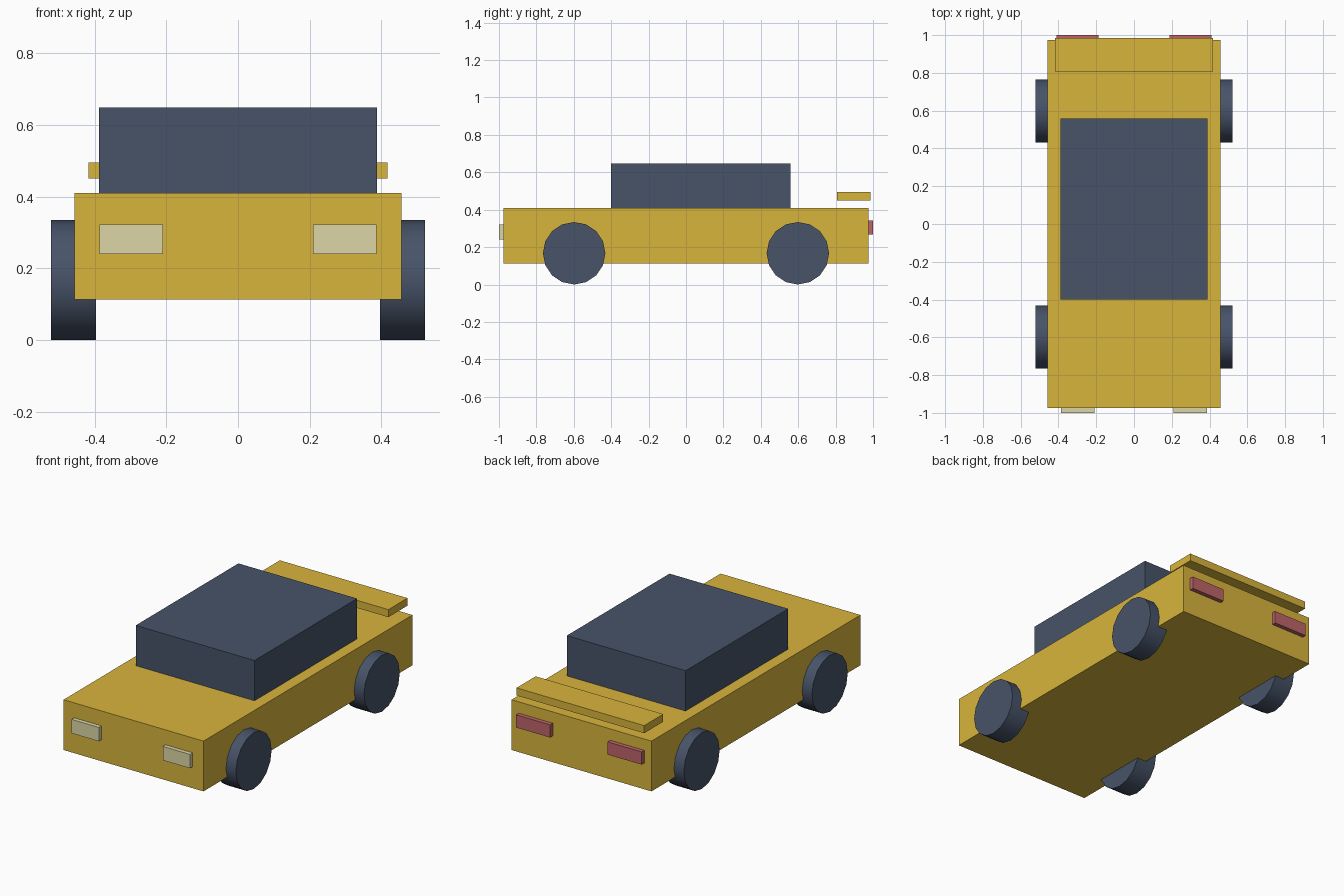
import bpy
import math

if "Cube" in bpy.data.objects:
    bpy.data.objects.remove(bpy.data.objects["Cube"])


def material(name, rgb):
    mat = bpy.data.materials.new(name)
    mat.diffuse_color = (*rgb, 1)
    mat.use_nodes = True
    mat.node_tree.nodes["Principled BSDF"].inputs["Base Color"].default_value = mat.diffuse_color
    return mat


YELLOW = material("yellow_paint", (0.69, 0.46, 0.045))
DARK = material("dark_blue_grey", (0.063, 0.087, 0.14))
CREAM = material("cream_lens", (0.72, 0.67, 0.39))
RED = material("red_lens", (0.51, 0.13, 0.14))


def box(name, x, y, z, mat):
    """Box from (min, max) ranges on each axis."""
    spans = (x, y, z)
    bpy.ops.mesh.primitive_cube_add(size=1, location=[(a + b) / 2 for a, b in spans])
    ob = bpy.context.object
    ob.name = name
    ob.scale = [b - a for a, b in spans]
    bpy.ops.object.transform_apply(location=False, rotation=False, scale=True)
    ob.data.materials.append(mat)
    return ob


def wheel(name, x, y):
    bpy.ops.mesh.primitive_cylinder_add(vertices=16, radius=0.167, depth=0.125,
                                        location=(x, y, 0.167),
                                        rotation=(0, math.pi / 2, 0))
    ob = bpy.context.object
    ob.name = name
    ob.data.materials.append(DARK)
    bpy.ops.object.shade_smooth_by_angle(angle=math.radians(40))


# Body, cabin and floating rear spoiler
box("body", (-0.457, 0.457), (-0.975, 0.975), (0.113, 0.41), YELLOW)
box("cabin", (-0.388, 0.388), (-0.40, 0.558), (0.41, 0.648), DARK)
box("spoiler", (-0.417, 0.417), (0.808, 0.986), (0.45, 0.495), YELLOW)

# Lights and wheels on both sides
for side, s in (("left", -1), ("right", 1)):
    box(side + "_headlight", sorted((s * 0.209, s * 0.387)), (-1.0, -0.955), (0.24, 0.322), CREAM)
    box(side + "_tail_light", sorted((s * 0.188, s * 0.41)), (0.955, 1.0), (0.268, 0.343), RED)
    for end, y in (("front", -0.598), ("rear", 0.598)):
        wheel(f"{end}_{side}_wheel", s * 0.459, y)
